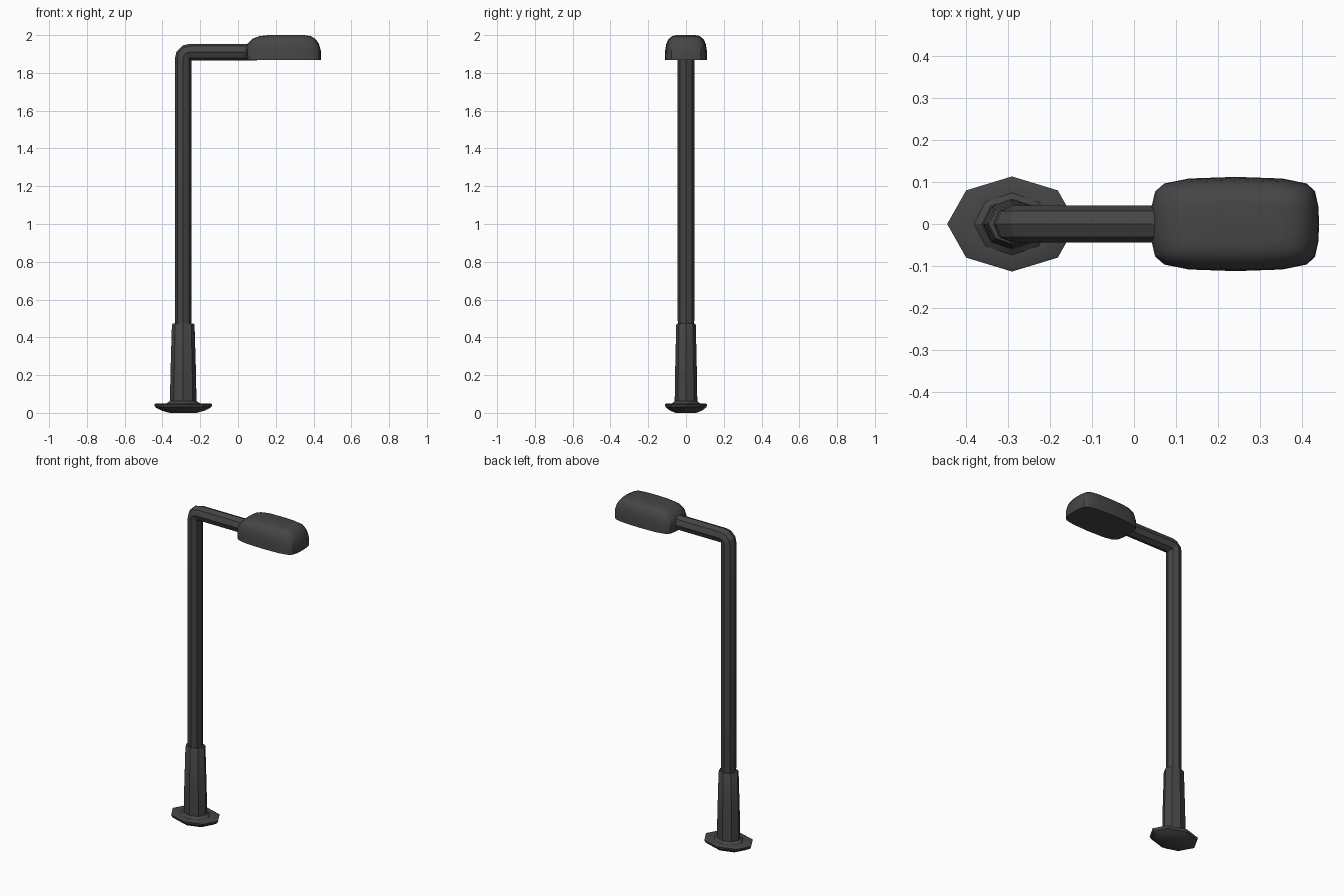
import bpy, bmesh, math
from mathutils import Vector

if "Cube" in bpy.data.objects:
    bpy.data.objects.remove(bpy.data.objects["Cube"])

grey = bpy.data.materials.new("dark_grey")
grey.diffuse_color = (0.06, 0.06, 0.06, 1)
grey.use_nodes = True
grey.node_tree.nodes["Principled BSDF"].inputs["Base Color"].default_value = grey.diffuse_color
PX = -0.29  # pole axis


def loft(name, rings):
    """Skin a list of equal-length point rings and cap both ends."""
    bm = bmesh.new()
    loops = [[bm.verts.new(p) for p in r] for r in rings]
    n = len(loops[0])
    for a, b in zip(loops, loops[1:]):
        for i in range(n):
            j = (i + 1) % n
            bm.faces.new((a[i], a[j], b[j], b[i]))
    bm.faces.new(loops[0][::-1])
    bm.faces.new(loops[-1])
    bmesh.ops.recalc_face_normals(bm, faces=bm.faces)
    me = bpy.data.meshes.new(name)
    bm.to_mesh(me)
    bm.free()
    me.materials.append(grey)
    ob = bpy.data.objects.new(name, me)
    bpy.context.collection.objects.link(ob)
    bpy.ops.object.select_all(action='DESELECT')
    ob.select_set(True)
    bpy.context.view_layer.objects.active = ob
    bpy.ops.object.shade_smooth_by_angle(angle=math.radians(30))
    return ob


def octagon(rx, ry, z, turn=0.0):
    return [(PX + rx * math.cos(i * math.pi / 4 + turn),
             ry * math.sin(i * math.pi / 4 + turn), z) for i in range(8)]


# Flared foot plate
loft("foot_plate", [octagon(*r) for r in [
    (0.07, 0.055, 0.0), (0.115, 0.085, 0.012), (0.148, 0.108, 0.03),
    (0.154, 0.113, 0.045), (0.145, 0.105, 0.049), (0.09, 0.074, 0.05),
    (0.072, 0.06, 0.062)]])

# Tapered sleeve around the lower pole
loft("sleeve", [octagon(*r) for r in [
    (0.07, 0.06, 0.055), (0.068, 0.058, 0.2), (0.06, 0.052, 0.465),
    (0.055, 0.047, 0.473), (0.04, 0.038, 0.473)]])

# Pole and arm swept along a bent path: (x, z, tilt of the section)
path = [(PX, 0.45, 0), (PX, 0.49, 0), (PX, 1.875, 0), (PX + 0.004, 1.893, 25),
        (PX + 0.017, 1.906, 65), (PX + 0.035, 1.91, 90), (0.10, 1.91, 90)]
rings = []
for k, (x, z, tilt) in enumerate(path):
    t = math.radians(tilt)
    u, v = Vector((math.cos(t), 0, -math.sin(t))), Vector((0, 1, 0))
    r = 0.040 if k == 0 else 0.044
    rings.append([Vector((x, 0, z)) + r * (u * math.cos(a) + v * math.sin(a))
                  for a in (i * math.pi / 4 for i in range(8))])
loft("pole_and_arm", rings)

# Lamp head: rounded-rectangle outline stacked in layers
quarter = [(1, 0), (0.99, 0.38), (0.95, 0.70), (0.85, 0.86), (0.56, 0.965), (0, 1)]
outline = quarter + [(-x, y) for x, y in quarter[-2::-1]]
outline += [(x, -y) for x, y in outline[-2:0:-1]]
layers = [  # z, left x, right x, half width
    (1.867, 0.043, 0.44, 0.112), (1.92, 0.04, 0.438, 0.110),
    (1.955, 0.05, 0.428, 0.104), (1.98, 0.075, 0.41, 0.092),
    (1.995, 0.115, 0.385, 0.072), (2.0, 0.16, 0.35, 0.05)]
loft("lamp_head", [[((a + b) / 2 + x * (b - a) / 2, y * w, z) for x, y in outline]
                   for z, a, b, w in layers])
